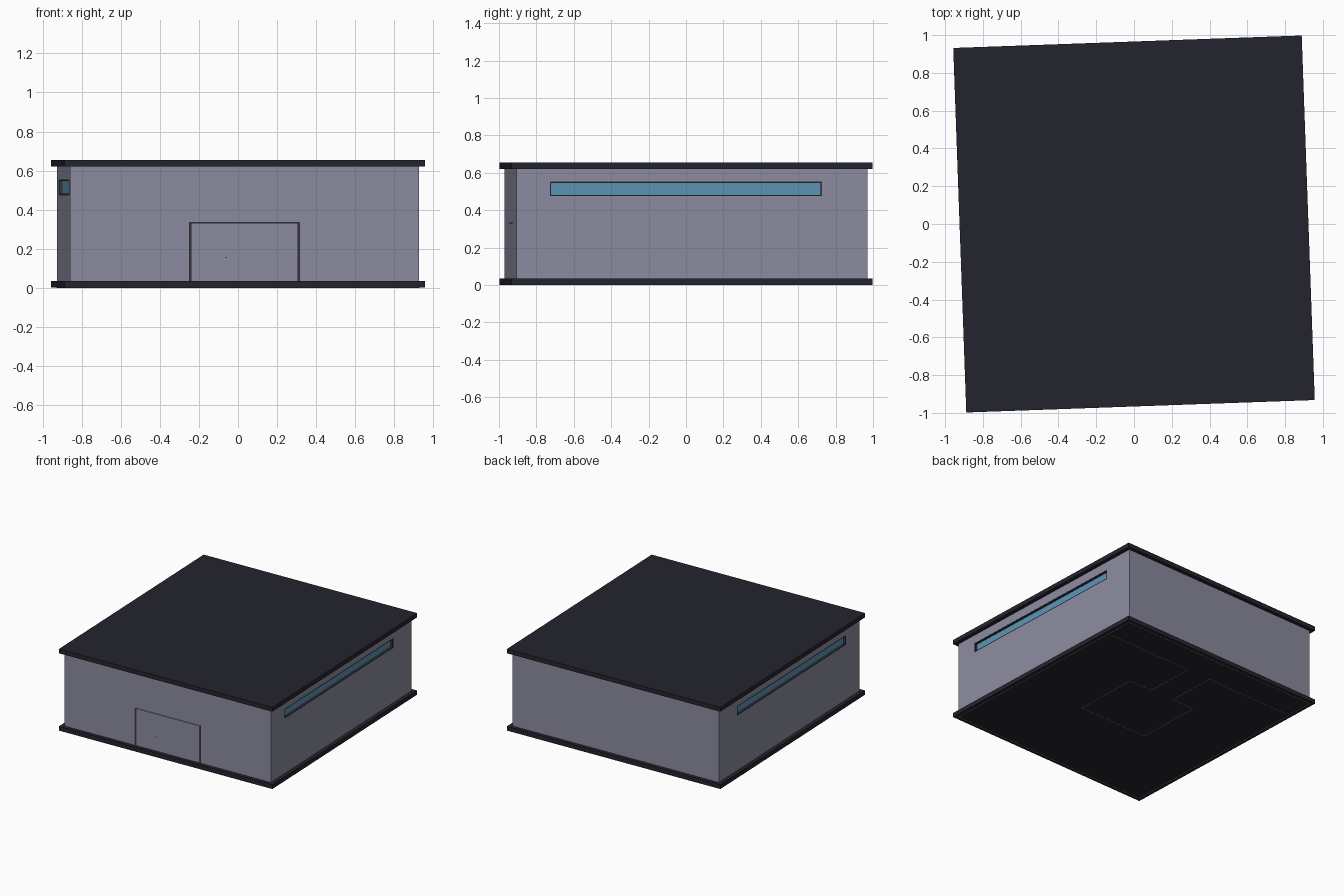
import bpy, math
from mathutils import Matrix

if "Cube" in bpy.data.objects:
    bpy.data.objects.remove(bpy.data.objects["Cube"])

ROT = Matrix.Rotation(math.radians(2.05), 4, 'Z')   # whole building sits slightly turned


def material(name, r, g, b):
    m = bpy.data.materials.new(name)
    m.diffuse_color = (r, g, b, 1)
    m.use_nodes = True
    m.node_tree.nodes["Principled BSDF"].inputs["Base Color"].default_value = m.diffuse_color
    return m


WALL = material("grey_wall", 0.262, 0.262, 0.352)
DARK = material("dark_slab", 0.0176, 0.0176, 0.027)
FRAME = material("dark_frame", 0.035, 0.035, 0.045)
GLASS = material("blue_glass", 0.107, 0.292, 0.456)


def box(name, x0, x1, y0, y1, z0, z1, mat):
    v = [(x, y, z) for z in (z0, z1) for x, y in ((x0, y0), (x1, y0), (x1, y1), (x0, y1))]
    f = [(3, 2, 1, 0), (4, 5, 6, 7), (0, 1, 5, 4), (1, 2, 6, 5), (2, 3, 7, 6), (3, 0, 4, 7)]
    me = bpy.data.meshes.new(name)
    me.from_pydata([ROT @ Matrix.Translation(p).translation for p in v], [], f)
    me.materials.append(mat)
    ob = bpy.data.objects.new(name, me)
    bpy.context.collection.objects.link(ob)
    return ob


def cut(target, cutter):
    mod = target.modifiers.new("cut", 'BOOLEAN')
    mod.operation = 'DIFFERENCE'
    mod.solver = 'EXACT'
    mod.object = cutter
    bpy.context.view_layer.objects.active = target
    bpy.ops.object.modifier_apply(modifier=mod.name)
    bpy.data.objects.remove(cutter)


W, D = 0.893, 0.938           # wall half width and half depth
SW, SD = 0.923, 0.9655        # slab half width and half depth
Z0, Z1 = 0.035, 0.62

# base and roof slabs
box("floor_slab", -SW, SW, -SD, SD, 0.0008, Z0, DARK)
box("roof_slab", -SW, SW, -SD, SD, Z1, 0.655, DARK)

# walls
walls = box("walls", -W, W, -D, D, Z0 - 0.01, Z1 + 0.01, WALL)

# long side windows, recessed with a dark frame
WY0, WY1, WZ0, WZ1, T = -0.76, 0.695, 0.475, 0.553, 0.007
for s, side in ((1, "right"), (-1, "left")):
    def span(a, b):
        return min(s * a, s * b), max(s * a, s * b)
    cut(walls, box("window_cutter", *span(W - 0.03, W + 0.05), WY0, WY1, WZ0, WZ1, WALL))
    box(side + "_window_glass", *span(W - 0.029, W - 0.018),
        WY0 + 0.001, WY1 - 0.001, WZ0 + 0.001, WZ1 - 0.001, GLASS)
    depth = span(W - 0.029, W - 0.0005)
    box(side + "_frame_top", *depth, WY0, WY1, WZ1 - T, WZ1, FRAME)
    box(side + "_frame_bottom", *depth, WY0, WY1, WZ0, WZ0 + T, FRAME)
    box(side + "_frame_front", *depth, WY0, WY0 + T, WZ0 + T, WZ1 - T, FRAME)
    box(side + "_frame_back", *depth, WY1 - T, WY1, WZ0 + T, WZ1 - T, FRAME)

# front door: flush panel surrounded by a narrow dark groove
DW, DZ = 0.282, 0.335
cut(walls, box("door_cutter", -DW, DW, -D - 0.05, -D + 0.03, Z0 - 0.02, DZ, WALL))
box("door_groove", -DW, DW, -D + 0.012, -D + 0.03, Z0 - 0.005, DZ, FRAME)
box("door_panel", -DW + 0.007, DW - 0.007, -D, -D + 0.02, Z0 - 0.005, DZ - 0.004, WALL)
box("door_handle", -0.097, -0.091, -D - 0.004, -D + 0.002, 0.152, 0.158, FRAME)


# thin lines of the floor plan on the underside
def plan_line(name, x0, y0, x1, y1, h=0.002):
    box(name, min(x0, x1) - h, max(x0, x1) + h, min(y0, y1) - h, max(y0, y1) + h, 0, 0.003, WALL)


for s, side in ((1, "right"), (-1, "left")):
    path = [(0.86, 0.71), (0.105, 0.71), (0.105, 0.305), (0.31, 0.305), (0.31, -0.23), (0, -0.23)]
    for i, (a, b) in enumerate(zip(path, path[1:])):
        plan_line(f"{side}_plan_line_{i}", s * a[0], a[1], s * b[0], b[1])
    plan_line(side + "_wall_line", s * W, -D, s * W, D)
    plan_line(("back" if s > 0 else "front") + "_wall_line", -W, s * D, W, s * D)
